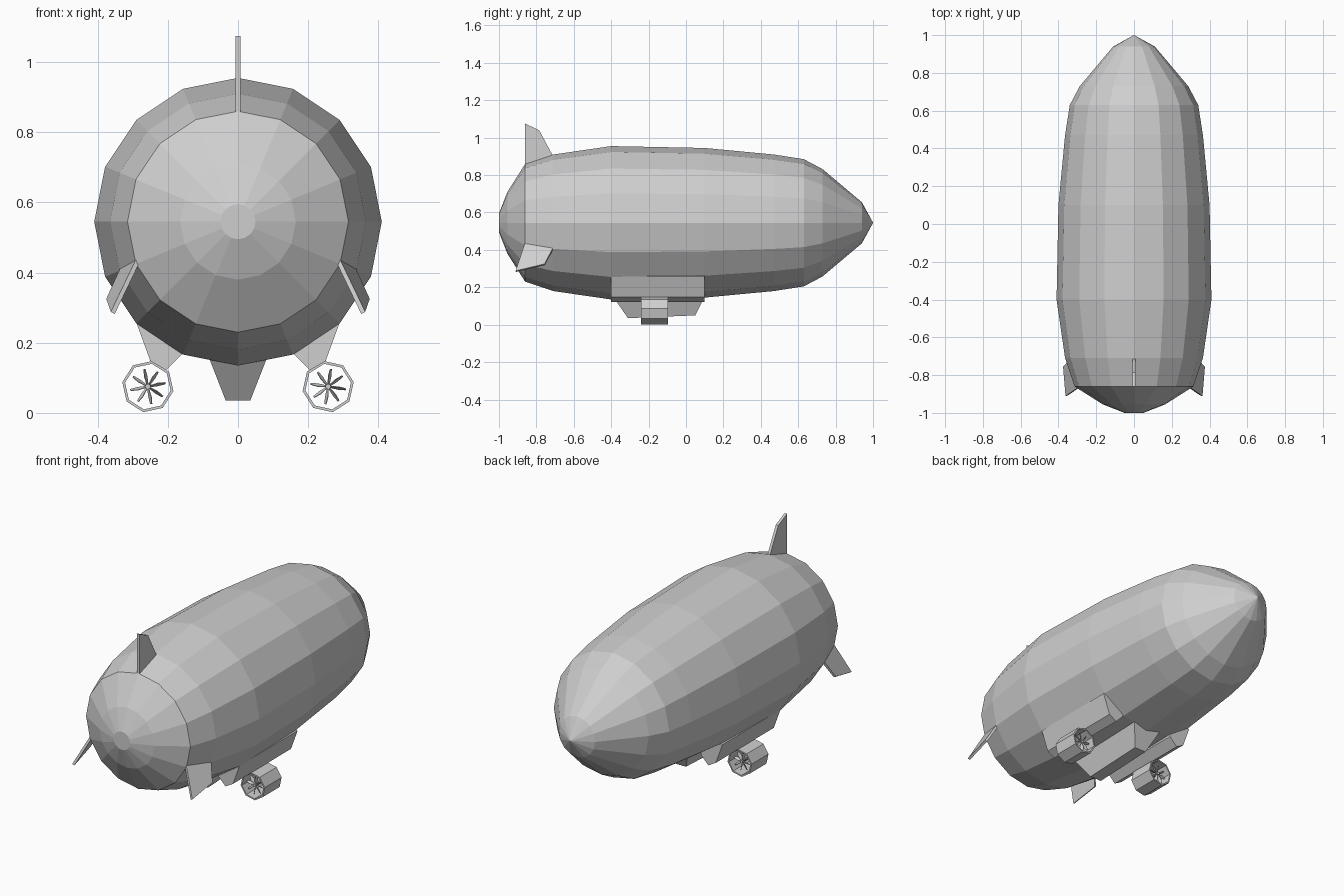
import bpy, bmesh, math
from mathutils import Matrix, Vector

cube = bpy.data.objects.get("Cube")
if cube:
    bpy.data.objects.remove(cube, do_unlink=True)

grey = bpy.data.materials.new("hull_grey")
grey.use_nodes = True
colour = (0.62, 0.62, 0.62, 1)
grey.diffuse_color = colour
grey.node_tree.nodes["Principled BSDF"].inputs["Base Color"].default_value = colour

AXIS_Z = 0.545


def finish(name, bm):
    bmesh.ops.recalc_face_normals(bm, faces=bm.faces)
    mesh = bpy.data.meshes.new(name)
    bm.to_mesh(mesh)
    bm.free()
    mesh.materials.append(grey)
    obj = bpy.data.objects.new(name, mesh)
    bpy.context.collection.objects.link(obj)
    return obj


def loft(name, rings, closed=False):
    """Skin a list of equal rings; cap the ends, or join last to first."""
    bm = bmesh.new()
    loops = [[bm.verts.new(p) for p in ring] for ring in rings]
    pairs = list(zip(loops, loops[1:]))
    if closed:
        pairs.append((loops[-1], loops[0]))
    else:
        bm.faces.new(loops[0])
        bm.faces.new(loops[-1])
    for a, b in pairs:
        for i in range(len(a)):
            j = (i + 1) % len(a)
            bm.faces.new((a[i], a[j], b[j], b[i]))
    bmesh.ops.remove_doubles(bm, verts=bm.verts, dist=0.0003)
    return finish(name, bm)


def circle(x, y, z, radius, sides, turn=0.0):
    return [(x + radius * math.cos(turn + math.tau * i / sides), y,
             z + radius * math.sin(turn + math.tau * i / sides))
            for i in range(sides)]


def plate(name, points, thickness):
    """Flat panel thickened evenly about its middle."""
    p = [Vector(q) for q in points]
    offset = (p[2] - p[0]).cross(p[3] - p[1]).normalized() * thickness / 2
    return loft(name, [[q - offset for q in p], [q + offset for q in p]])


# Faceted gas envelope, tail to nose
profile = [(-1, 0.05), (-0.955, 0.165), (-0.86, 0.315), (-0.71, 0.365),
           (-0.4, 0.41), (0.1, 0.4), (0.47, 0.365), (0.63, 0.34),
           (0.73, 0.287), (0.94, 0.11), (1, 0.001)]
loft("envelope", [circle(0, y, AXIS_Z, r, 16) for y, r in profile])

# Upright tail fin
plate("top_fin", [(0, -0.86, 0.82), (0, -0.86, 1.075), (0, -0.785, 1.04),
                  (0, -0.71, 0.9), (0, -0.71, 0.82)], 0.015)

# Tapered cabin under the hull
top = [(s * 0.09, y, 0.175) for s, y in ((-1, -0.41), (1, -0.41), (1, 0.11), (-1, 0.11))]
mid = [(s * 0.08, y, 0.15) for s, y in ((-1, -0.39), (1, -0.39), (1, 0.1), (-1, 0.1))]
low = [(s * 0.035, y, z) for s, y, z in ((-1, -0.31, 0.035), (1, -0.31, 0.035),
                                         (1, 0.05, 0.05), (-1, 0.05, 0.05))]
loft("cabin", [top, mid, low])

for side, s in (("left", 1), ("right", -1)):
    # Swept lower tail fin
    plate(side + "_lower_fin", [(s * 0.285, -0.86, 0.435), (s * 0.33, -0.71, 0.41),
                                (s * 0.37, -0.755, 0.322), (s * 0.357, -0.91, 0.285)], 0.013)

    # Long wedge pylon carrying the engine
    wedge = [(0.27, 0.27), (0.29, 0.258), (0.25, 0.148), (0.205, 0.122),
             (0.16, 0.167), (0.16, 0.2)]
    loft(side + "_pylon", [[(s * x, y, z) for x, z in wedge] for y in (-0.4, 0.1)])

    # Open eight-sided engine duct
    cx, cz = s * 0.257, 0.075
    turn = math.radians(90 + 10 * s)
    loft(side + "_duct", [circle(cx, y, cz, r, 8, turn) for y, r in
                          ((-0.24, 0.074), (-0.095, 0.074),
                           (-0.095, 0.066), (-0.24, 0.066))], closed=True)

    # Hub and eight pitched blades at each mouth of the duct
    loft(side + "_hub", [circle(cx, y, cz, 0.008, 8, turn) for y in (-0.225, -0.11)])
    bm = bmesh.new()
    for y in (-0.215, -0.12):
        for i in range(8):
            spin = Matrix.Translation((cx, y, cz)) @ Matrix.Rotation(turn + math.tau * i / 8, 4, "Y")
            outline = [(0.006, -0.004, 0.002), (0.03, -0.01, 0.005), (0.051, -0.004, 0.003),
                       (0.051, 0.003, -0.001), (0.03, 0.008, -0.003), (0.006, 0.004, -0.002)]
            bm.faces.new([bm.verts.new(spin @ Vector(p)) for p in outline])
    blades = finish(side + "_propellers", bm)
    thick = blades.modifiers.new("thickness", "SOLIDIFY")
    thick.thickness = 0.002
    thick.offset = 0
